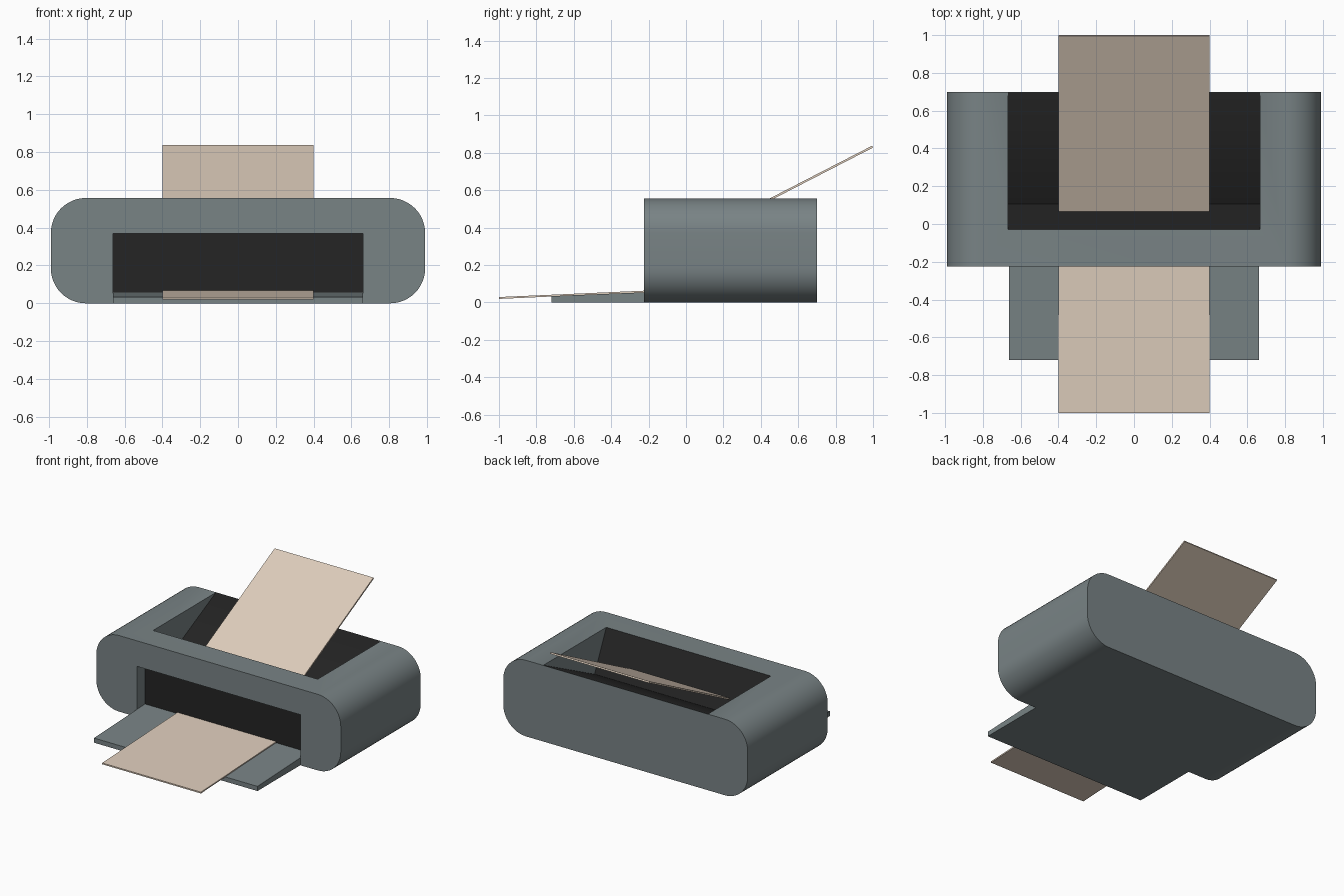
import bpy, bmesh, math

if "Cube" in bpy.data.objects:
    bpy.data.objects.remove(bpy.data.objects["Cube"])


def material(name, rgb):
    m = bpy.data.materials.new(name)
    m.diffuse_color = (*rgb, 1.0)
    m.use_nodes = True
    m.node_tree.nodes["Principled BSDF"].inputs["Base Color"].default_value = m.diffuse_color
    return m


GREY = material("slate grey", (0.19, 0.227, 0.235))
BLACK = material("matte black", (0.018, 0.018, 0.018))
PAPER = material("cream paper", (0.73, 0.61, 0.50))


def prism(name, points, vec, mats):
    """Extrude a flat outline (list of 3D points) along vec into a solid."""
    bm = bmesh.new()
    face = bm.faces.new([bm.verts.new(p) for p in points])
    geom = bmesh.ops.extrude_face_region(bm, geom=[face])["geom"]
    bmesh.ops.translate(bm, vec=vec, verts=[g for g in geom if isinstance(g, bmesh.types.BMVert)])
    bmesh.ops.recalc_face_normals(bm, faces=bm.faces)
    mesh = bpy.data.meshes.new(name)
    bm.to_mesh(mesh)
    bm.free()
    for m in mats:
        mesh.materials.append(m)
    obj = bpy.data.objects.new(name, mesh)
    bpy.context.collection.objects.link(obj)
    return obj


def side_prism(name, yz, half_width, mats):
    """Extrude a side profile (y, z) symmetrically across x."""
    return prism(name, [(-half_width, y, z) for y, z in yz], (2 * half_width, 0, 0), mats)


# Body: rounded rectangle seen from the front, extruded front to back
HW, H, R, FRONT, BACK = 0.99, 0.557, 0.185, -0.225, 0.70
outline = []
corners = [(HW - R, H - R, 0), (R - HW, H - R, 90), (R - HW, R, 180), (HW - R, R, 270)]
for cx, cz, start in corners:
    for i in range(13):
        a = math.radians(start + 90 * i / 12)
        outline.append((cx + R * math.cos(a), FRONT, cz + R * math.sin(a)))
body = prism("printer_body", outline, (0, BACK - FRONT, 0), [GREY, BLACK])

# Cutters: V-shaped paper feed on top, output opening at the front
PANEL = -0.13
low = (0.105, 0.265)


def beyond(y, z, k=1.3):
    return (low[0] + (y - low[0]) * k, low[1] + (z - low[1]) * k)


feed = side_prism("feed_cutter", [low, beyond(0.697, H), beyond(-0.03, H)], 0.667, [GREY])
opening = side_prism("opening_cutter",
                     [(-0.4, -0.1), (PANEL, -0.1), (PANEL, 0.37), (-0.4, 0.37)], 0.662, [GREY])
bpy.context.view_layer.objects.active = body
for cutter in (feed, opening):
    cutter.hide_render = True
    mod = body.modifiers.new("cut", 'BOOLEAN')
    mod.object = cutter
    mod.operation = 'DIFFERENCE'
    mod.solver = 'EXACT'
    bpy.ops.object.modifier_apply(modifier=mod.name)
    bpy.data.objects.remove(cutter, do_unlink=True)

# Black inner faces: sloped feed walls and the panel behind the opening
for f in body.data.polygons:
    ny = f.normal.y
    sloped = 0.1 < abs(ny) < 0.99
    inner_panel = ny < -0.9 and f.center.y > -0.15
    f.material_index = 1 if sloped or inner_panel else 0

bpy.ops.object.select_all(action='DESELECT')
body.select_set(True)
bpy.ops.object.shade_smooth_by_angle(angle=math.radians(30))

# Output tray: thin wedge rising into the opening
side_prism("output_tray", [(-0.72, 0), (PANEL, 0), (PANEL, 0.058), (-0.72, 0.034)], 0.662, [GREY])

# Printed sheet resting on the tray, and blank sheet leaning in the feed
side_prism("printed_sheet",
           [(-1.0, 0.019), (PANEL, 0.0585), (PANEL, 0.067), (-1.0, 0.029)], 0.4, [PAPER])
side_prism("blank_sheet",
           [(0.071, 0.350), (1.0, 0.828), (0.995, 0.838), (0.066, 0.360)], 0.4, [PAPER])
